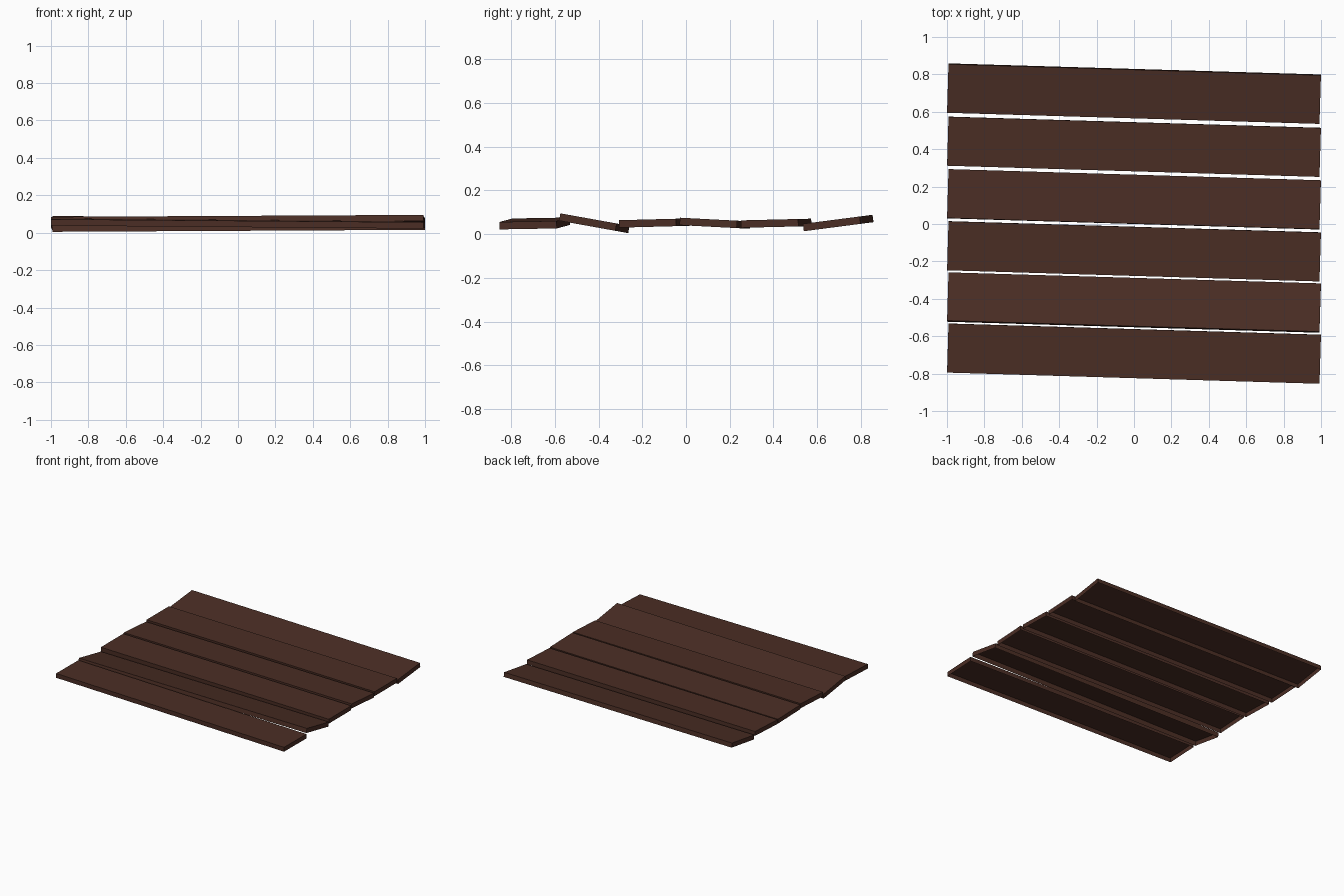
import bpy, bmesh, math
from mathutils import Matrix

if "Cube" in bpy.data.objects:
    bpy.data.objects.remove(bpy.data.objects["Cube"])

# Dark wood, single colour
wood = bpy.data.materials.new("dark_brown_wood")
wood.diffuse_color = (0.070, 0.027, 0.018, 1)
wood.use_nodes = True
wood.node_tree.nodes["Principled BSDF"].inputs["Base Color"].default_value = wood.diffuse_color

LENGTH, WIDTH, THICK = 1.992, 0.262, 0.034
YAW = math.radians(-1.72)


def plank(name, y, z, tilt, pitch):
    """Open-bottomed board: yawed in plan, then tilted sideways and pitched."""
    bm = bmesh.new()
    bmesh.ops.create_cube(bm, size=1)
    bm.normal_update()
    under = [f for f in bm.faces if f.normal.z < -0.5]
    bmesh.ops.delete(bm, geom=under, context='FACES_ONLY')
    m = (Matrix.Translation((0, y, z))
         @ Matrix.Rotation(math.radians(pitch), 4, 'Y')
         @ Matrix.Rotation(math.radians(tilt), 4, 'X')
         @ Matrix.Rotation(YAW, 4, 'Z')
         @ Matrix.Diagonal((LENGTH, WIDTH, THICK, 1)))
    bm.transform(m)
    mesh = bpy.data.meshes.new(name)
    bm.to_mesh(mesh)
    bm.free()
    mesh.materials.append(wood)
    bpy.context.collection.objects.link(bpy.data.objects.new(name, mesh))


# Boards from front to back: centre y, centre z, sideways tilt, lengthwise pitch
boards = [
    (-0.693, 0.049, 1.0, 0.43),
    (-0.420, 0.050, -10.2, 0.0),
    (-0.146, 0.051, 1.5, 0.0),
    (0.132, 0.050, -3.0, 0.0),
    (0.413, 0.050, 1.4, 0.0),
    (0.697, 0.051, 7.4, 0.0),
]
for i, b in enumerate(boards):
    plank(f"floor_plank_{i + 1}", *b)
